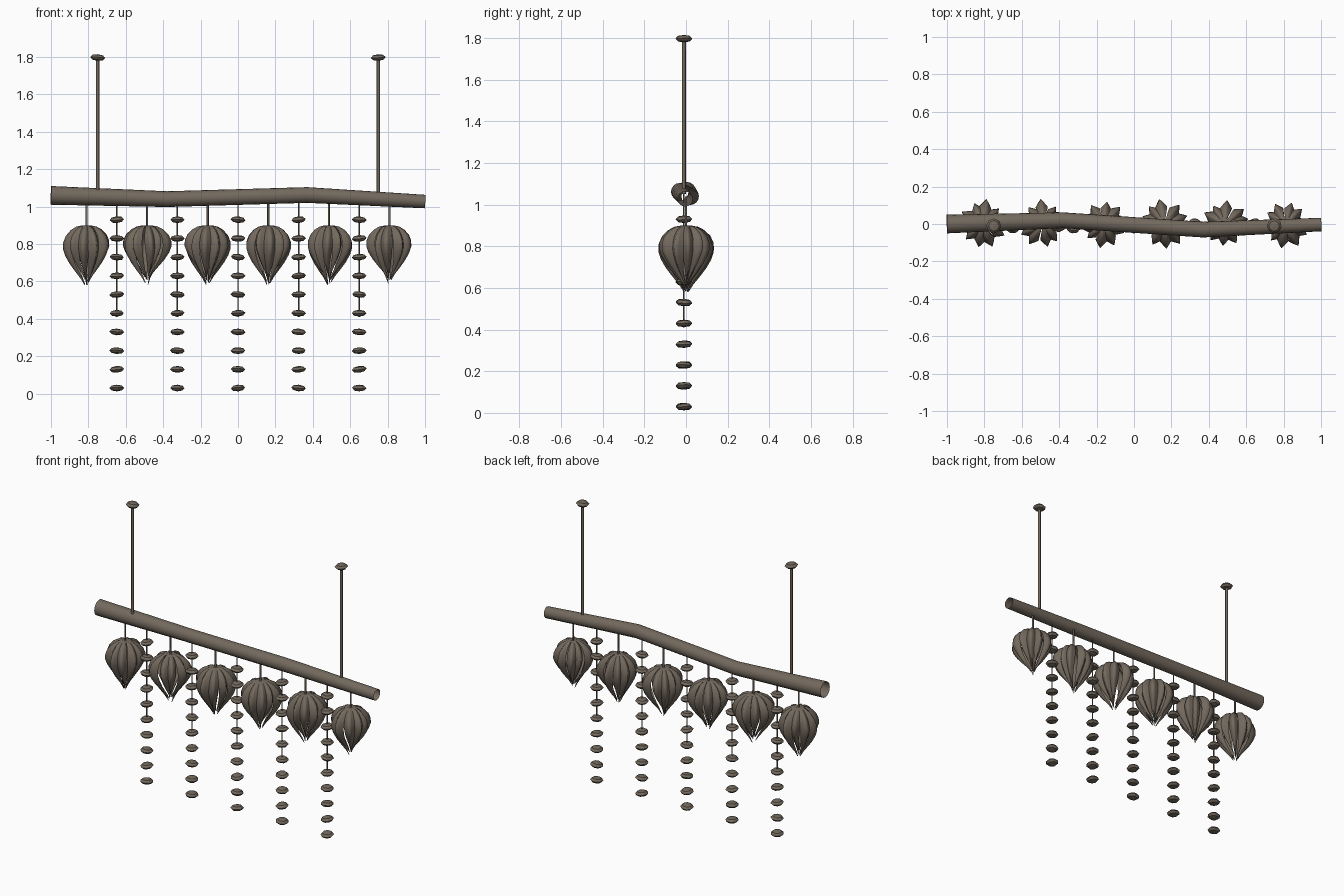
import bpy, bmesh, math, random
from mathutils import Vector

if "Cube" in bpy.data.objects:
    bpy.data.objects.remove(bpy.data.objects["Cube"])

random.seed(7)
mat = bpy.data.materials.new("weathered_brown")
mat.diffuse_color = (0.17, 0.14, 0.11, 1)
mat.use_nodes = True
mat.node_tree.nodes["Principled BSDF"].inputs["Base Color"].default_value = mat.diffuse_color
Y = -0.01


def finish(name, bm, smooth=True):
    bmesh.ops.recalc_face_normals(bm, faces=bm.faces)
    me = bpy.data.meshes.new(name)
    bm.to_mesh(me)
    bm.free()
    me.materials.append(mat)
    for p in me.polygons:
        p.use_smooth = smooth
    ob = bpy.data.objects.new(name, me)
    bpy.context.collection.objects.link(ob)
    return ob


def tube(name, pts, sides):
    """Open tube through (x, y, z, radius) points."""
    bm = bmesh.new()
    rings = []
    for i, (x, y, z, r) in enumerate(pts):
        a, b = Vector(pts[max(i - 1, 0)][:3]), Vector(pts[min(i + 1, len(pts) - 1)][:3])
        d = (b - a).normalized()
        u = d.cross(Vector((0, 1, 0))).normalized()
        v = d.cross(u)
        rings.append([bm.verts.new(Vector((x, y, z)) + r * (u * math.cos(t) + v * math.sin(t)))
                      for t in (2 * math.pi * k / sides for k in range(sides))])
    for p, q in zip(rings, rings[1:]):
        for k in range(sides):
            bm.faces.new((p[k], p[(k + 1) % sides], q[(k + 1) % sides], q[k]))
    return finish(name, bm)


def bead(name, x, z):
    """Flattened faceted bead, slightly tilted."""
    bm = bmesh.new()
    bmesh.ops.create_uvsphere(bm, u_segments=8, v_segments=4, radius=1)
    ob = finish(name, bm, False)
    ob.scale = (0.04, 0.04, 0.018)
    ob.location = (x, Y, z)
    ob.rotation_euler = (random.uniform(-.08, .08), random.uniform(-.12, .12), random.uniform(0, 6))


# Crooked hollow branch
tube("branch", [(-1, 0, 1.06, .05), (-.38, .02, 1.04, .042),
                (.37, -.03, 1.062, .042), (1, -.003, 1.027, .036)], 16)

# Hanging rods with ceiling knobs
for x in (-.75, .75):
    tube("hanging_rod", [(x, Y, 1.05, .009), (x, Y, 1.8, .009)], 8)
    bead("ceiling_knob", x, 1.797)

# Bead strings
for i in range(5):
    x = -.648 + i * .324
    tube("bead_thread", [(x, Y, .41, .004), (x, Y, 1.05, .004)], 6)
    for k in range(10):
        bead("bead", x, .03 + k * .1)

# Seed-pod lanterns: ring of folded petals with loose pointed tips
PROFILE = [(.900, .022), (.893, .055), (.875, .085), (.845, .112), (.81, .126), (.775, .127),
           (.74, .115), (.70, .092), (.66, .062), (.625, .034), (.59, .012)]
PETALS = 10


def lantern(x):
    bm = bmesh.new()
    spin = random.uniform(0, 6)
    for n in range(PETALS):
        a0 = spin + 2 * math.pi * n / PETALS + random.uniform(-.1, .1)
        size = random.uniform(.9, 1.07)
        drop = random.uniform(.88, 1.03)
        twist = random.uniform(-.25, .25)
        rows = []
        for i, (z, r) in enumerate(PROFILE):
            t = i / (len(PROFILE) - 1)
            half = .34 * (1 - .6 * t ** 4)
            a = a0 + twist * t * t
            zz = .9 - (.9 - z) * drop
            rows.append([bm.verts.new((x + r * size * f * math.cos(a + s * half),
                                       r * size * f * math.sin(a + s * half), zz))
                         for s, f in ((-1, .72), (-.4, .86), (0, 1), (.4, .86), (1, .72))])
        for p, q in zip(rows, rows[1:]):
            for k in range(4):
                bm.faces.new((p[k], q[k], q[k + 1], p[k + 1]))
    # Crown closing the top
    bmesh.ops.create_circle(bm, cap_ends=True, segments=PETALS, radius=.03)
    for v in bm.verts:
        if abs(v.co.z) < .01:
            v.co += Vector((x, 0, .897))
    finish("seed_pod", bm)
    tube("pod_stem", [(x, 0, .88, .006), (x, 0, 1.04, .006)], 6)


for i in range(6):
    lantern(-.81 + i * .324)
